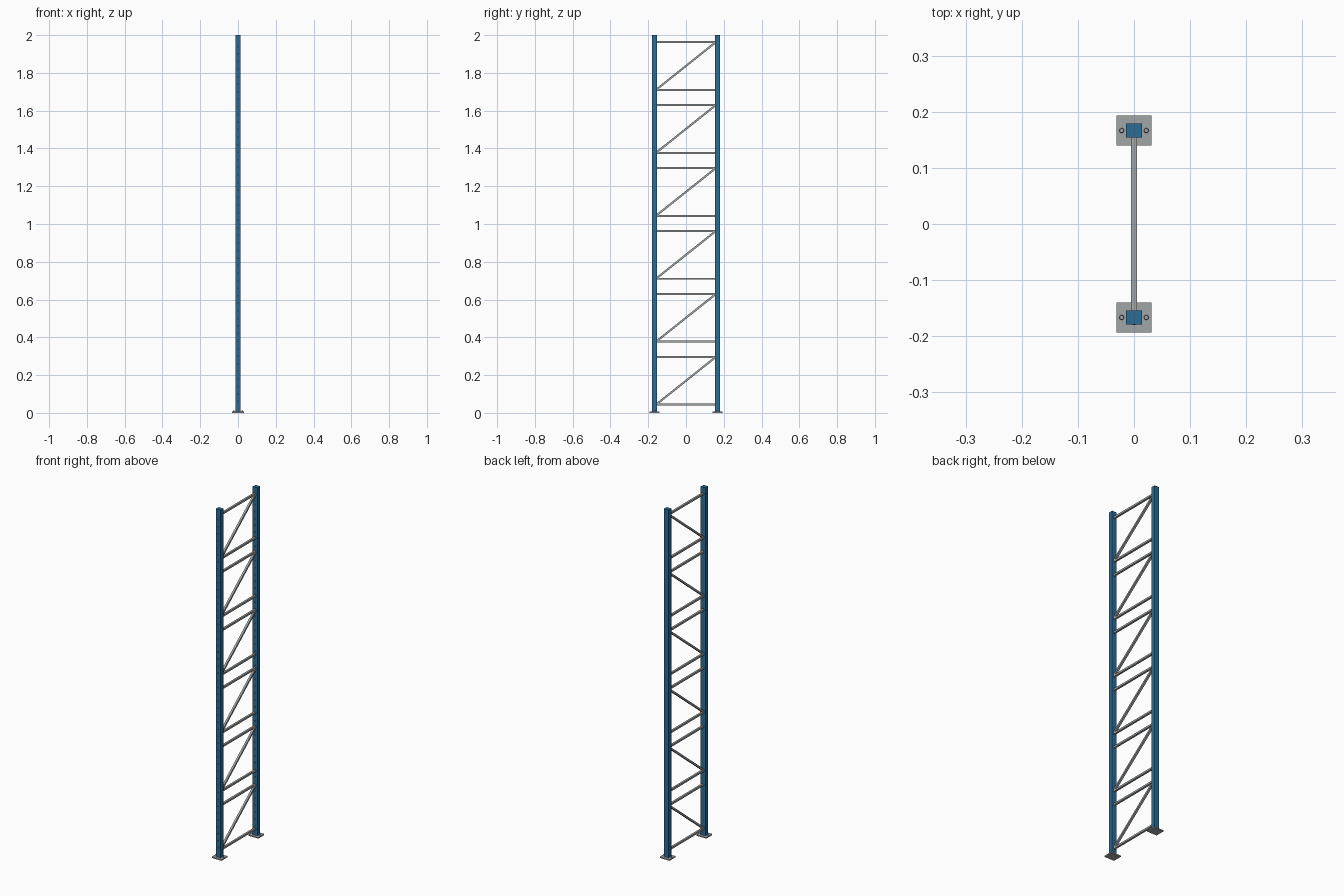
import bpy, bmesh, math
from mathutils import Matrix, Vector

if "Cube" in bpy.data.objects:
    bpy.data.objects.remove(bpy.data.objects["Cube"])

blue = bpy.data.materials.new("blue_paint")
blue.diffuse_color = (0.025, 0.15, 0.30, 1)
blue.use_nodes = True
blue.node_tree.nodes["Principled BSDF"].inputs["Base Color"].default_value = blue.diffuse_color
dark = bpy.data.materials.new("dark_slot")
dark.diffuse_color = (0.02, 0.04, 0.07, 1)
dark.use_nodes = True
dark.node_tree.nodes["Principled BSDF"].inputs["Base Color"].default_value = dark.diffuse_color
steel = bpy.data.materials.new("steel")
steel.diffuse_color = (0.36, 0.38, 0.39, 1)
steel.use_nodes = True
steel.node_tree.nodes["Principled BSDF"].inputs["Base Color"].default_value = steel.diffuse_color

POST_Y = 0.1665      # post centre
POST_W, POST_D = 0.029, 0.025
PLATE_T = 0.007


def finish(bm, name, mat):
    me = bpy.data.meshes.new(name)
    bm.to_mesh(me)
    bm.free()
    me.materials.append(mat)
    ob = bpy.data.objects.new(name, me)
    bpy.context.collection.objects.link(ob)
    return ob


def add_box(bm, centre, size, rot=Matrix()):
    m = Matrix.Translation(centre) @ rot @ Matrix.Diagonal((*size, 1))
    bmesh.ops.create_cube(bm, size=1, matrix=m)


def box(name, centre, size, mat, rot=Matrix()):
    bm = bmesh.new()
    add_box(bm, centre, size, rot)
    return finish(bm, name, mat)


def brace(name, a, b):
    a, b = Vector(a), Vector(b)
    d = b - a
    rot = Matrix.Rotation(math.atan2(d.z, d.y), 4, 'X')
    box(name, (a + b) / 2, (0.0115, d.length, 0.0105), steel, rot)


for side, y in (("front", -POST_Y), ("back", POST_Y)):
    # upright post
    box(side + "_post", (0, y, (2 + PLATE_T) / 2),
        (POST_W, POST_D, 2 - PLATE_T), blue)

    # row of slots up the front face of the post
    bm = bmesh.new()
    for i in range(48):
        add_box(bm, (0, y - POST_D / 2, 0.06 + i * 0.04), (0.005, 0.0016, 0.009))
    finish(bm, side + "_post_slots", dark)

    # foot plate
    box(side + "_foot_plate", (0, y, PLATE_T / 2), (0.062, 0.0535, PLATE_T), steel)

    # anchor bolts
    bm = bmesh.new()
    for x in (-0.022, 0.022):
        bmesh.ops.create_cone(bm, cap_ends=True, segments=16,
                              radius1=0.0045, radius2=0.0035, depth=0.007,
                              matrix=Matrix.Translation((x, y, PLATE_T + 0.003)))
    finish(bm, side + "_anchor_bolts", steel)

# six braced panels, each two horizontals and a diagonal
inner = POST_Y - POST_D / 2 + 0.002
for i in range(6):
    low, high = 0.0435 + i / 3, 0.297 + i / 3
    brace(f"lower_brace_{i}", (0, -inner, low), (0, inner, low))
    brace(f"upper_brace_{i}", (0, -inner, high), (0, inner, high))
    brace(f"diagonal_brace_{i}", (0, -inner - 0.003, low), (0, inner + 0.003, high))
